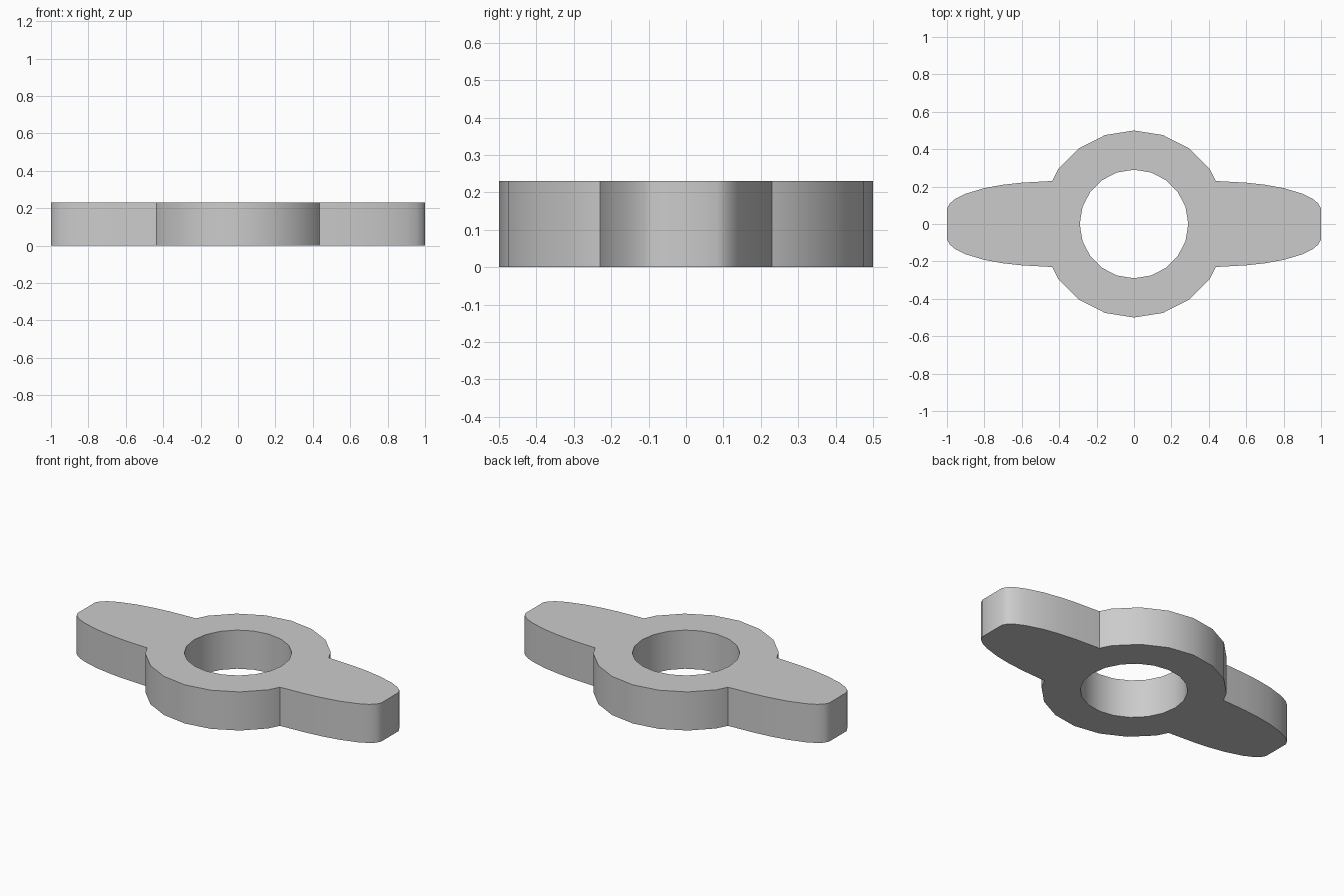
import bpy, bmesh
from math import cos, sin, radians, pi

HEIGHT = 0.23
RING_RADIUS = 0.5
HOLE_RADIUS = 0.29
SIDES = 20

cube = bpy.data.objects.get("Cube")
if cube:
    bpy.data.objects.remove(cube, do_unlink=True)


def arc(radius, degrees):
    return [(radius * cos(radians(a)), radius * sin(radians(a))) for a in degrees]


def add_loop(curve, points):
    spline = curve.splines.new("POLY")
    spline.points.add(len(points) - 1)
    for p, (x, y) in zip(spline.points, points):
        p.co = (x, y, 0, 1)
    spline.use_cyclic_u = True


# Quarter outline: curved wing from its blunt tip, then the ring
wing = [(1, 0.083), (0.985, 0.11), (0.955, 0.135), (0.9, 0.162),
        (0.8, 0.192), (0.7, 0.21), (0.6, 0.221), (0.437, 0.23)]
quarter = wing + arc(RING_RADIUS, (36, 54, 72, 90))

# Mirror the quarter to the whole outline
half = quarter + [(-x, y) for x, y in reversed(quarter[:-1])]
outline = half + [(x, -y) for x, y in reversed(half)]

# Filled outline with a round hole, extruded to a plate
curve = bpy.data.curves.new("winged_ring", "CURVE")
curve.dimensions = "2D"
curve.fill_mode = "BOTH"
curve.extrude = HEIGHT / 2
add_loop(curve, outline)
add_loop(curve, arc(HOLE_RADIUS, [i * 360 / SIDES for i in range(SIDES)]))
body = bpy.data.objects.new("winged_ring", curve)
body.location.z = HEIGHT / 2
bpy.context.collection.objects.link(body)

bpy.ops.object.select_all(action="DESELECT")
body.select_set(True)
bpy.context.view_layer.objects.active = body
bpy.ops.object.convert(target="MESH")
body = bpy.context.object

# Weld the caps to the walls
bm = bmesh.new()
bm.from_mesh(body.data)
bmesh.ops.remove_doubles(bm, verts=bm.verts, dist=0.0005)
bmesh.ops.recalc_face_normals(bm, faces=bm.faces)
bm.to_mesh(body.data)
bm.free()

# Plain grey finish
grey = bpy.data.materials.new("plain_grey")
grey.use_nodes = True
colour = (0.6, 0.6, 0.6, 1)
grey.diffuse_color = colour
grey.node_tree.nodes["Principled BSDF"].inputs["Base Color"].default_value = colour
body.data.materials.clear()
body.data.materials.append(grey)
bpy.ops.object.shade_smooth_by_angle(angle=radians(32))
